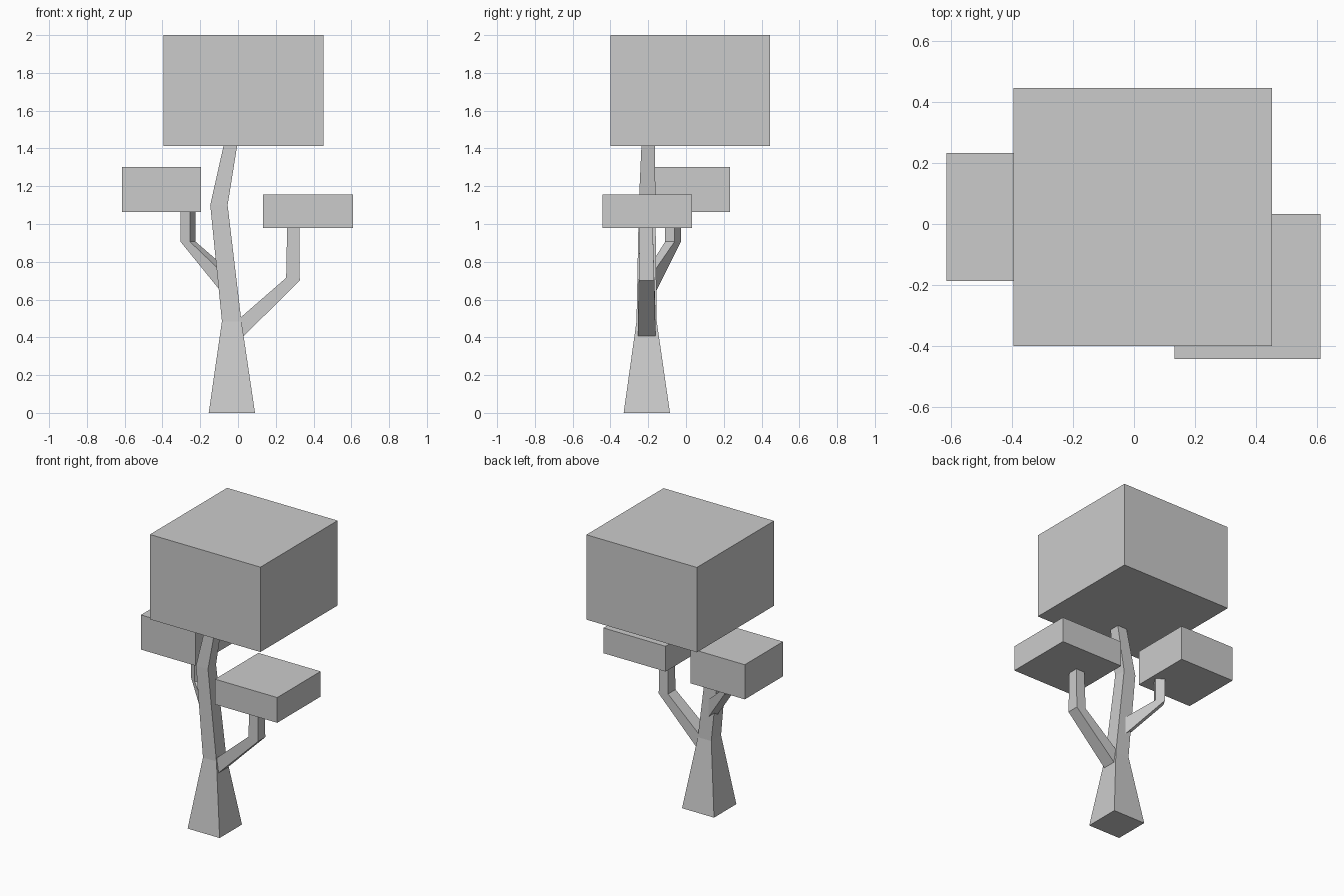
import bpy
import bmesh

if "Cube" in bpy.data.objects:
    bpy.data.objects.remove(bpy.data.objects["Cube"])

grey = bpy.data.materials.new("plain grey")
grey.diffuse_color = (0.6, 0.6, 0.6, 1)
grey.use_nodes = True
grey.node_tree.nodes["Principled BSDF"].inputs["Base Color"].default_value = grey.diffuse_color


def loft(name, rings):
    """Join four-cornered rings into a closed, flat-faced tube."""
    bm = bmesh.new()
    loops = [[bm.verts.new(p) for p in ring] for ring in rings]
    for a, b in zip(loops, loops[1:]):
        for i in range(4):
            j = (i + 1) % 4
            bm.faces.new((a[i], a[j], b[j], b[i]))
    bm.faces.new(loops[0][::-1])
    bm.faces.new(loops[-1])
    bmesh.ops.recalc_face_normals(bm, faces=bm.faces)
    mesh = bpy.data.meshes.new(name)
    bm.to_mesh(mesh)
    bm.free()
    mesh.materials.append(grey)
    obj = bpy.data.objects.new(name, mesh)
    bpy.context.collection.objects.link(obj)
    return obj


def rect(x0, x1, y0, y1, z0, z1=None):
    """Rectangular ring; z0 is the height on the left, z1 on the right."""
    z1 = z0 if z1 is None else z1
    return [(x0, y0, z0), (x1, y0, z1), (x1, y1, z1), (x0, y1, z0)]


def block(name, x0, x1, y0, y1, z0, z1):
    return loft(name, [rect(x0, x1, y0, y1, z0), rect(x0, x1, y0, y1, z1)])


# Trunk: flared foot, then a bend to the left and back
loft("trunk", [
    rect(-0.155, 0.09, -0.33, -0.085, 0),
    rect(-0.085, 0.018, -0.262, -0.155, 0.485),
    rect(-0.147, -0.055, -0.25, -0.162, 1.10),
    rect(-0.077, -0.005, -0.236, -0.164, 1.412),
])

# Right branch: slopes out of the trunk, then turns straight up
loft("right_branch", [
    [(0.0, -0.255, 0.493), (0.0, -0.255, 0.377),
     (0.0, -0.16, 0.377), (0.0, -0.16, 0.493)],
    rect(0.255, 0.327, -0.25, -0.168, 0.715, 0.70),
    rect(0.26, 0.325, -0.245, -0.176, 0.98),
])

# Left branch: leaves the trunk diagonally towards the back
elbow = [(-0.255, -0.11), (-0.225, -0.06), (-0.275, -0.026), (-0.305, -0.077)]
loft("left_branch", [
    [(-0.08, -0.215, 0.74), (-0.05, -0.165, 0.755),
     (-0.05, -0.165, 0.63), (-0.08, -0.215, 0.63)],
    [(x, y, 0.907) for x, y in elbow],
    [(x, y, 1.063) for x, y in elbow],
])

# Foliage blocks
block("top_foliage", -0.395, 0.452, -0.40, 0.445, 1.412, 2.0)
block("left_foliage", -0.613, -0.196, -0.187, 0.232, 1.063, 1.303)
block("right_foliage", 0.133, 0.61, -0.442, 0.033, 0.98, 1.155)
